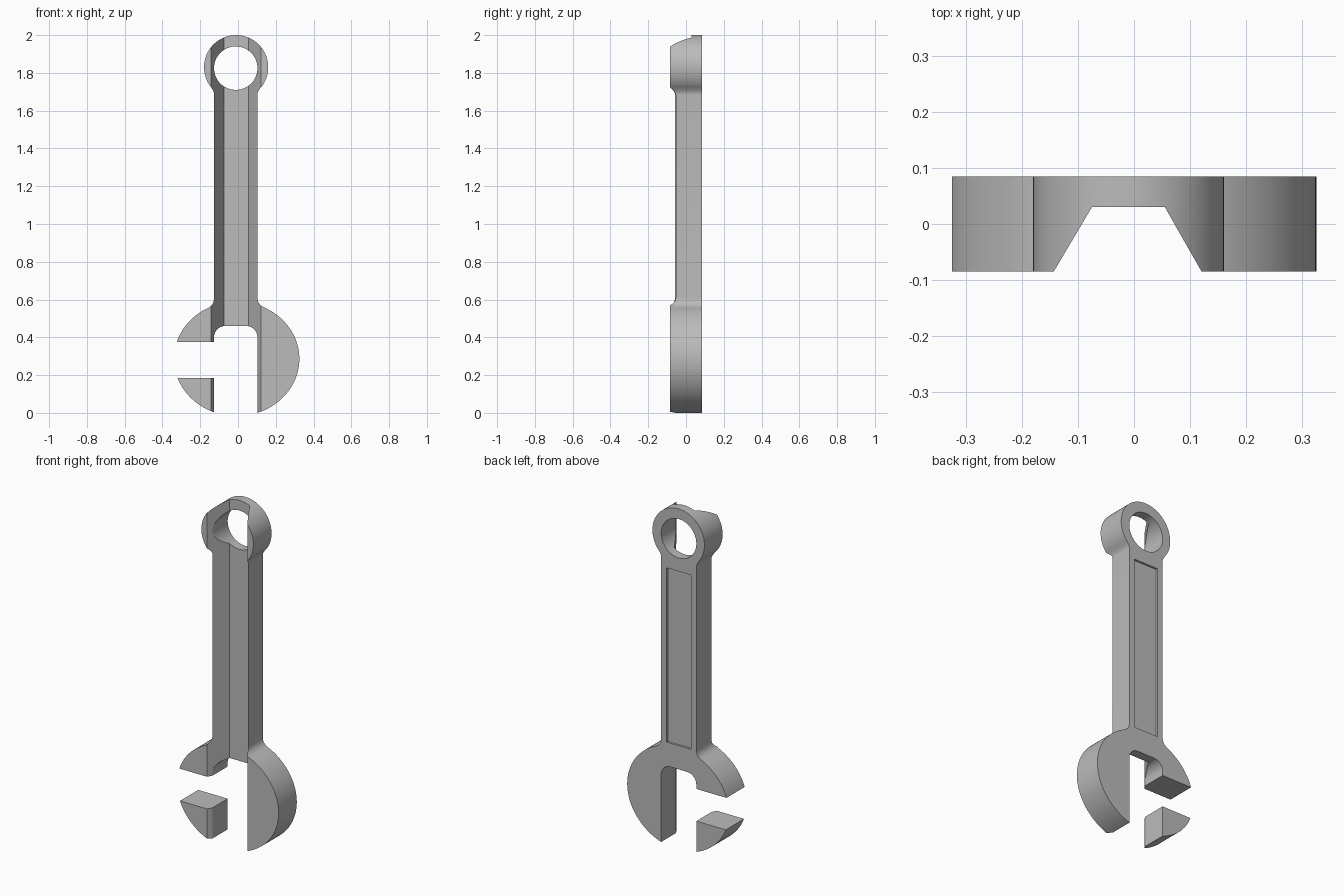
import bpy, bmesh, math

if "Cube" in bpy.data.objects:
    bpy.data.objects.remove(bpy.data.objects["Cube"])

steel = bpy.data.materials.new("steel grey")
steel.diffuse_color = (0.5, 0.5, 0.5, 1)
steel.use_nodes = True
steel.node_tree.nodes["Principled BSDF"].inputs["Base Color"].default_value = steel.diffuse_color

CX = -0.012           # handle centre line
HW = 0.115            # handle half width
FRONT, BACK = -0.085, 0.085


def make(name, rings):
    """Closed solid lofted between two matching 3D rings."""
    bm = bmesh.new()
    a, b = [[bm.verts.new(p) for p in r] for r in rings]
    bm.faces.new(a)
    bm.faces.new(b)
    n = len(a)
    for i in range(n):
        j = (i + 1) % n
        bm.faces.new((a[i], a[j], b[j], b[i]))
    bmesh.ops.recalc_face_normals(bm, faces=bm.faces)
    me = bpy.data.meshes.new(name)
    bm.to_mesh(me)
    bm.free()
    me.materials.append(steel)
    ob = bpy.data.objects.new(name, me)
    bpy.context.collection.objects.link(ob)
    return ob


def plate(name, pts, y0, y1):
    """Extrude an x-z profile along y."""
    return make(name, [[(x, y, z) for x, z in pts] for y in (y0, y1)])


def arc(cx, cz, rx, rz, a0, a1, n):
    return [(cx + rx * math.cos(a0 + (a1 - a0) * i / n),
             cz + rz * math.sin(a0 + (a1 - a0) * i / n)) for i in range(n + 1)]


def fillet(p, c, q, n=8):
    """Interior points of a soft corner from p to q around c."""
    out = []
    for i in range(1, n):
        t = i / n
        out.append(tuple((1 - t) ** 2 * p[k] + 2 * t * (1 - t) * c[k] + t * t * q[k]
                         for k in (0, 1)))
    return out


def box(name, x0, x1, y0, y1, z0, z1):
    return plate(name, [(x0, z0), (x1, z0), (x1, z1), (x0, z1)], y0, y1)


# Outline: jaw ellipse, handle and ring joined by soft corners
jaw_a = math.acos(0.15 / 0.332)
ring_a = math.acos(0.14 / 0.17)
jaw = arc(-0.007, 0.286, 0.332, 0.303, math.pi - jaw_a, 2 * math.pi + jaw_a, 96)
ring = arc(-0.01, 1.83, 0.17, 0.17, -ring_a, math.pi + ring_a, 72)
L, R = CX - HW, CX + HW
outline = jaw
outline = outline + fillet(jaw[-1], (R, 0.572), (R, 0.61)) + [(R, 0.61), (R, 1.685)]
outline += fillet((R, 1.685), (R, 1.705), ring[0]) + ring
outline += fillet(ring[-1], (L, 1.705), (L, 1.685)) + [(L, 1.685), (L, 0.61)]
outline += fillet((L, 0.61), (L, 0.572), jaw[0])
wrench = plate("wrench_body", outline, FRONT, BACK)

# Cutters: jaw slot with round corners, side gap, ring hole, back panel, front channel
r = 0.06
slot = [(L, -0.2), (R, -0.2)]
slot += arc(R - r, 0.46 - r, r, r, 0, math.pi / 2, 10)
slot += arc(L + r, 0.46 - r, r, r, math.pi / 2, math.pi, 10)
channel = [(-0.155, -0.105), (0.132, -0.105), (0.055, 0.03), (-0.075, 0.03)]
cutters = [
    plate("slot_cutter", slot, -0.3, 0.3),
    box("gap_cutter", -0.6, -0.08, -0.3, 0.3, 0.185, 0.375),
    plate("hole_cutter", arc(CX, 1.825, 0.115, 0.115, 0, 2 * math.pi * 63 / 64, 63),
          -0.3, 0.3),
    box("panel_cutter", CX - 0.08, CX + 0.08, BACK - 0.012, 0.3, 0.6, 1.63),
    make("channel_cutter", [[(x, y, z) for x, y in channel] for z in (-0.3, 2.3)]),
]

bpy.context.view_layer.objects.active = wrench
for c in cutters:
    m = wrench.modifiers.new(c.name, 'BOOLEAN')
    m.operation = 'DIFFERENCE'
    m.solver = 'EXACT'
    m.object = c
    bpy.ops.object.modifier_apply(modifier=m.name)
    bpy.data.objects.remove(c)

# Smooth curves, crisp edges
wrench.select_set(True)
bpy.ops.object.shade_smooth_by_angle(angle=math.radians(30))
